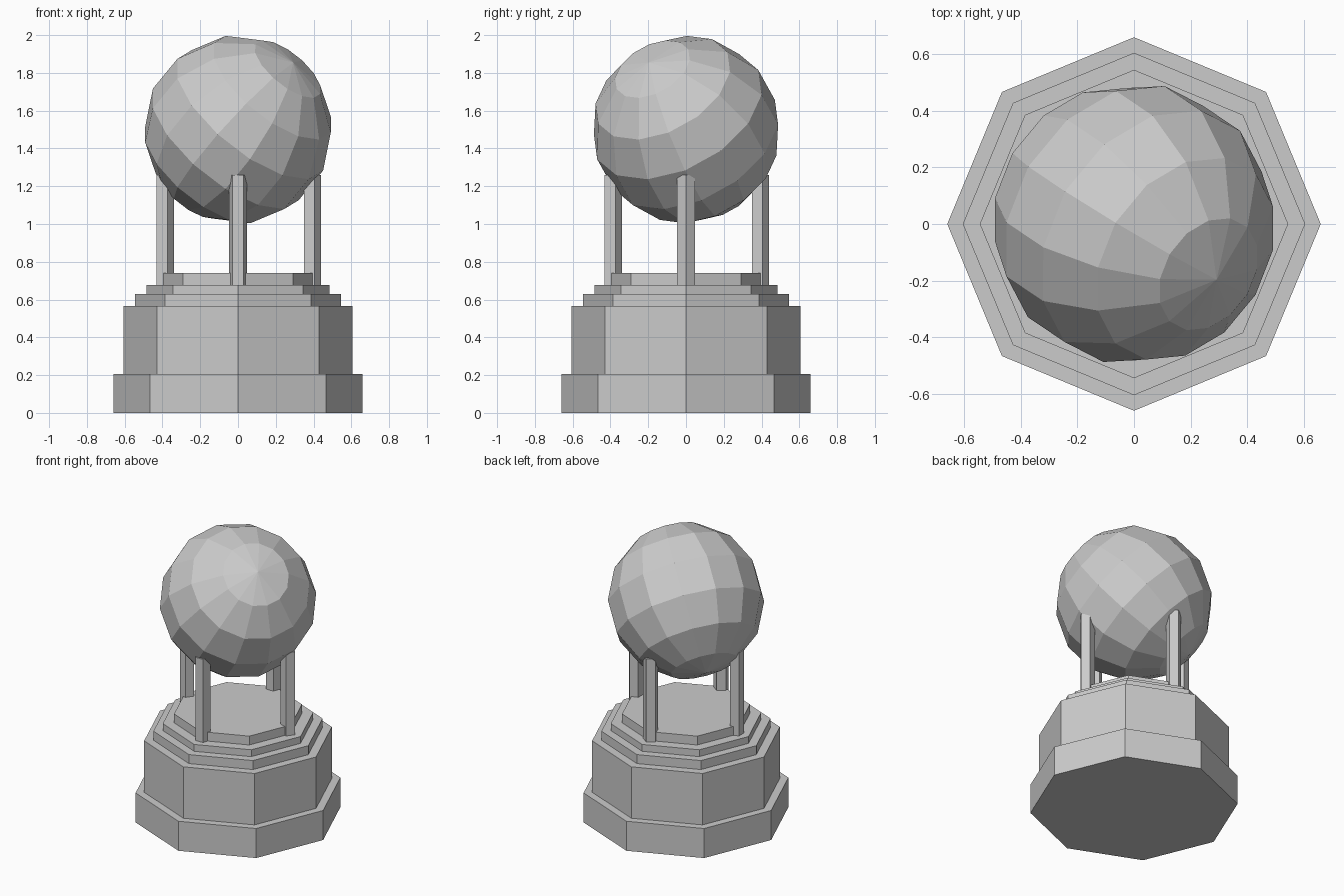
import bpy, bmesh
from math import radians, cos, sin
from mathutils import Matrix, Vector

if "Cube" in bpy.data.objects:
    bpy.data.objects.remove(bpy.data.objects["Cube"])


def add_object(name, bm):
    mesh = bpy.data.meshes.new(name)
    bm.to_mesh(mesh)
    bm.free()
    obj = bpy.data.objects.new(name, mesh)
    bpy.context.collection.objects.link(obj)
    return obj


def prism(name, sides, radius, z0, z1, x=0, y=0, turn=0):
    """Upright prism whose first corner points to +y before turning."""
    bm = bmesh.new()
    place = Matrix.Translation((x, y, (z0 + z1) / 2)) @ Matrix.Rotation(turn, 4, 'Z')
    bmesh.ops.create_cone(bm, cap_ends=True, segments=sides, radius1=radius,
                          radius2=radius, depth=z1 - z0, matrix=place)
    return add_object(name, bm)


# Stepped octagonal pedestal
tiers = [("plinth", 0.66, 0.0, 0.207), ("pedestal_body", 0.605, 0.207, 0.567),
         ("lower_step", 0.545, 0.567, 0.63), ("upper_step", 0.485, 0.63, 0.678),
         ("top_slab", 0.412, 0.678, 0.74)]
for name, radius, z0, z1 in tiers:
    prism(name, 8, radius, z0, z1)

# Four five-sided posts holding the ball
reach = 0.39
for name, x, y, turn in [("front_post", 0, -reach, 0), ("back_post", 0, reach, 0),
                         ("left_post", -reach, 0, -90), ("right_post", reach, 0, -90)]:
    prism(name, 5, 0.05, 0.678, 1.26, x, y, radians(turn))

# Faceted ball, tilted so its pole leans to the front right
pole = Vector((0.584, -0.394, 0.71)).normalized()
up = (Vector((0, 0, 1)) - pole * pole.z).normalized()
side = pole.cross(up)
spin = radians(4.8)
axis_y = up * cos(spin) + side * sin(spin)
axis_x = axis_y.cross(pole)
tilt = Matrix((axis_x, axis_y, pole)).transposed().to_4x4()
bm = bmesh.new()
bmesh.ops.create_uvsphere(bm, u_segments=14, v_segments=7, radius=0.5,
                          matrix=Matrix.Translation((0, 0, 1.5)) @ tilt)
add_object("ball", bm)
